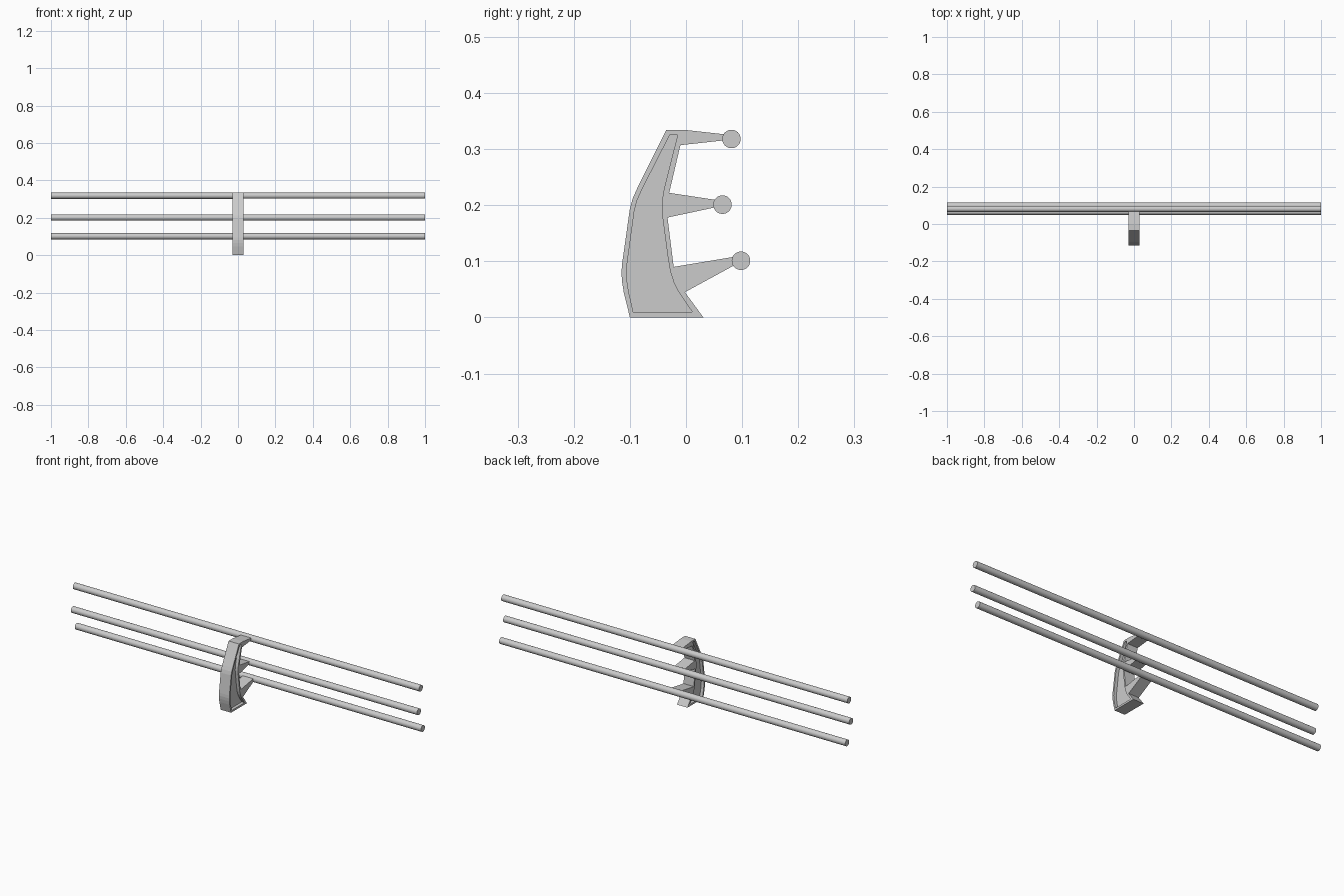
import bpy, bmesh

if "Cube" in bpy.data.objects:
    bpy.data.objects.remove(bpy.data.objects["Cube"])

HALF_W = 0.03      # half width of the bracket
WEB = 0.014        # half thickness of the recessed web
BAR_R = 0.0165
BARS = [(0.098, 0.101), (0.065, 0.201), (0.081, 0.318)]


def prism(name, pts, x0, x1):
    """Extrude a (y, z) profile along x."""
    bm = bmesh.new()
    face = bm.faces.new([bm.verts.new((x0, y, z)) for y, z in pts])
    ext = bmesh.ops.extrude_face_region(bm, geom=[face])
    bmesh.ops.translate(bm, vec=(x1 - x0, 0, 0),
                        verts=[v for v in ext["geom"] if isinstance(v, bmesh.types.BMVert)])
    bmesh.ops.recalc_face_normals(bm, faces=bm.faces)
    me = bpy.data.meshes.new(name)
    bm.to_mesh(me)
    bm.free()
    ob = bpy.data.objects.new(name, me)
    bpy.context.collection.objects.link(ob)
    return ob


# bracket: curved foot and spine with three tapered arms
outline = [
    (-0.100, 0.000), (0.031, 0.000), (-0.002, 0.045),
    (0.090, 0.095), (0.092, 0.109), (-0.022, 0.090),
    (-0.033, 0.178), (0.056, 0.197), (0.056, 0.209), (-0.030, 0.222),
    (-0.010, 0.307), (0.072, 0.316), (0.072, 0.326), (0.000, 0.334),
    (-0.035, 0.334), (-0.087, 0.230), (-0.095, 0.212), (-0.100, 0.194),
    (-0.114, 0.095), (-0.115, 0.080), (-0.114, 0.064), (-0.111, 0.045)]
bracket = prism("bracket", outline, -HALF_W, HALF_W)

# recessed panel on both sides
panel = [
    (-0.094, 0.010), (0.011, 0.010), (-0.013, 0.045), (-0.022, 0.063),
    (-0.028, 0.082), (-0.032, 0.105), (-0.042, 0.180), (-0.043, 0.197),
    (-0.042, 0.212), (-0.039, 0.230), (-0.015, 0.325), (-0.029, 0.325),
    (-0.079, 0.227), (-0.087, 0.209), (-0.092, 0.190), (-0.105, 0.095),
    (-0.106, 0.080), (-0.105, 0.064), (-0.102, 0.045)]
for side, s in (("left", -1), ("right", 1)):
    cutter = prism("recess_cutter_" + side, panel, s * WEB, s * 0.05)
    cutter.hide_render = True
    cutter.hide_set(True)
    mod = bracket.modifiers.new("recess_" + side, "BOOLEAN")
    mod.operation = "DIFFERENCE"
    mod.solver = "EXACT"
    mod.object = cutter

# three long round bars
for i, (y, z) in enumerate(BARS):
    bpy.ops.mesh.primitive_cylinder_add(vertices=32, radius=BAR_R, depth=2,
                                        location=(0, y, z), rotation=(0, 1.5707963, 0))
    bar = bpy.context.object
    bar.name = "bar_%d" % (i + 1)
    bpy.ops.object.shade_smooth_by_angle()
